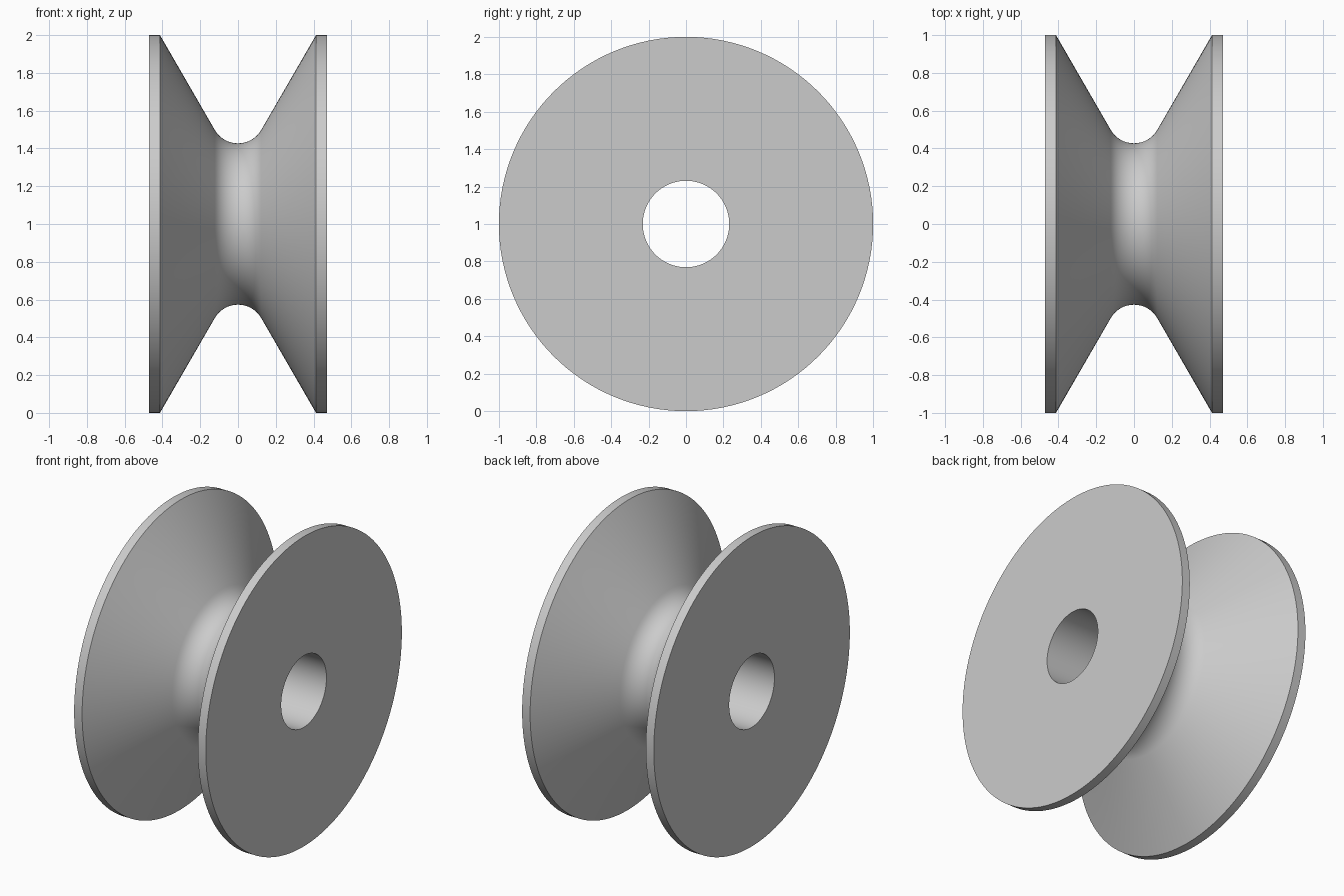
import bpy, bmesh
from math import sin, cos, radians, pi
from mathutils import Matrix, Vector

cube = bpy.data.objects.get("Cube")
if cube:
    bpy.data.objects.remove(cube, do_unlink=True)

SEGMENTS = 128
HALF_WIDTH, RIM_INNER = 0.47, 0.413
OUTER, BORE, GROOVE = 1.0, 0.231, 0.427
FILLET, SLOPE, ARC_STEPS = 0.142, 60, 16

grey = bpy.data.materials.new("plain_grey")
grey.use_nodes = True
colour = (0.6, 0.6, 0.6, 1)
grey.diffuse_color = colour
grey.node_tree.nodes["Principled BSDF"].inputs["Base Color"].default_value = colour

# Cross-section (x, radius): left wall, rounded groove bottom, right wall, bore
profile = [(-HALF_WIDTH, BORE), (-HALF_WIDTH, OUTER), (-RIM_INNER, OUTER)]
for i in range(ARC_STEPS + 1):
    a = radians(SLOPE) * (2 * i / ARC_STEPS - 1)
    profile.append((FILLET * sin(a), GROOVE + FILLET * (1 - cos(a))))
profile += [(RIM_INNER, OUTER), (HALF_WIDTH, OUTER), (HALF_WIDTH, BORE)]

# Revolve the section around the axle
bm = bmesh.new()
rings = []
for s in range(SEGMENTS):
    turn = Matrix.Rotation(2 * pi * s / SEGMENTS, 3, 'X')
    rings.append([bm.verts.new(turn @ Vector((x, 0, r))) for x, r in profile])
for s, ring in enumerate(rings):
    following = rings[(s + 1) % SEGMENTS]
    for i in range(len(profile)):
        j = (i + 1) % len(profile)
        bm.faces.new((ring[i], ring[j], following[j], following[i]))
bmesh.ops.recalc_face_normals(bm, faces=bm.faces)

mesh = bpy.data.meshes.new("grooved_wheel")
bm.to_mesh(mesh)
bm.free()
mesh.materials.append(grey)
wheel = bpy.data.objects.new("grooved_wheel", mesh)
wheel.location.z = OUTER
bpy.context.collection.objects.link(wheel)

# Smooth curved surfaces, crisp rims
bpy.ops.object.select_all(action='DESELECT')
wheel.select_set(True)
bpy.context.view_layer.objects.active = wheel
bpy.ops.object.shade_smooth_by_angle(angle=radians(30))
